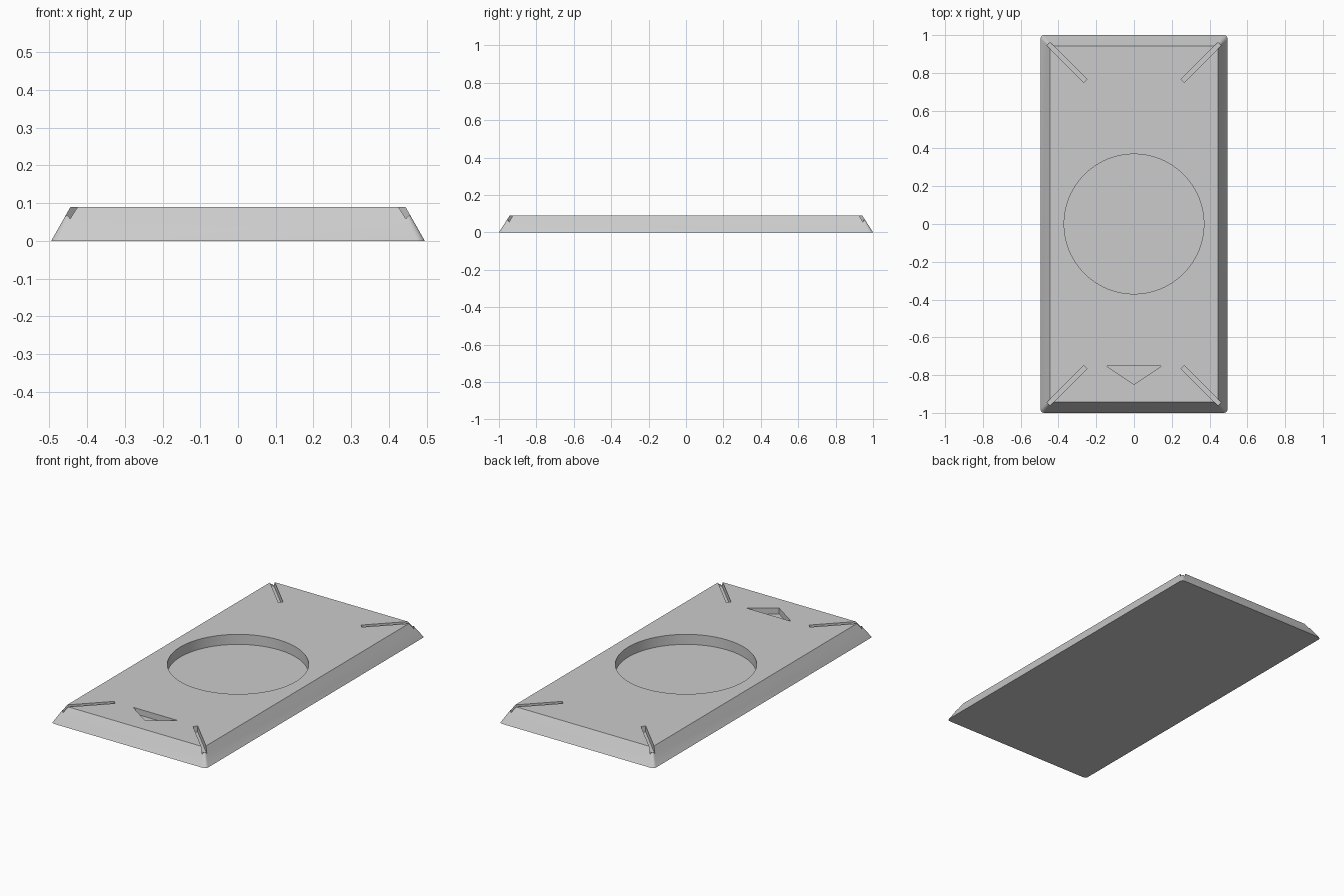
import bpy, bmesh, math

if "Cube" in bpy.data.objects:
    bpy.data.objects.remove(bpy.data.objects["Cube"])

HEIGHT = 0.09


def loft(name, lower, upper, z0, z1):
    """Closed solid between two matching outlines."""
    bm = bmesh.new()
    a = [bm.verts.new((x, y, z0)) for x, y in lower]
    b = [bm.verts.new((x, y, z1)) for x, y in upper]
    n = len(a)
    bm.faces.new(a[::-1])
    bm.faces.new(b)
    for i in range(n):
        j = (i + 1) % n
        bm.faces.new((a[i], a[j], b[j], b[i]))
    bmesh.ops.recalc_face_normals(bm, faces=bm.faces)
    mesh = bpy.data.meshes.new(name)
    bm.to_mesh(mesh)
    bm.free()
    obj = bpy.data.objects.new(name, mesh)
    bpy.context.collection.objects.link(obj)
    return obj


def rounded_rect(hx, hy, r, steps=5):
    pts = []
    for k, (sx, sy) in enumerate(((1, 1), (-1, 1), (-1, -1), (1, -1))):
        for i in range(steps + 1):
            t = (k + i / steps) * math.pi / 2
            pts.append((sx * (hx - r) + r * math.cos(t), sy * (hy - r) + r * math.sin(t)))
    return pts


# Tapered body with small rounded corners
body = loft("plate_body", rounded_rect(0.495, 1.0, 0.02),
            rounded_rect(0.444, 0.943, 0.006), 0, HEIGHT)

cutters = []


def pocket(name, outline, depth):
    cutters.append(loft(name, outline, outline, HEIGHT - depth, HEIGHT + 0.05))


# Round central recess
pocket("round_recess_cutter", [(0.37 * math.cos(i * math.tau / 96), 0.37 * math.sin(i * math.tau / 96))
                               for i in range(96)], 0.058)

# Triangular pointer recess
pocket("pointer_recess_cutter", [(-0.145, -0.752), (0, -0.85), (0.145, -0.752)], 0.034)

# Diagonal corner slots
w = 0.009
for sx in (-1, 1):
    for sy in (-1, 1):
        slot = [(0.258 + w, 0.758 - w), (0.454 + w, 0.954 - w),
                (0.454 - w, 0.954 + w), (0.258 - w, 0.758 + w)]
        pocket("corner_slot_cutter", [(sx * x, sy * y) for x, y in slot], 0.034)

# Cut the recesses and remove the helpers
bpy.context.view_layer.objects.active = body
body.select_set(True)
for c in cutters:
    c.hide_render = True
    mod = body.modifiers.new("recess", 'BOOLEAN')
    mod.operation = 'DIFFERENCE'
    mod.solver = 'EXACT'
    mod.object = c
    bpy.ops.object.modifier_apply(modifier=mod.name)
for c in cutters:
    bpy.data.objects.remove(c, do_unlink=True)
bpy.ops.object.shade_smooth_by_angle(angle=math.radians(25))
